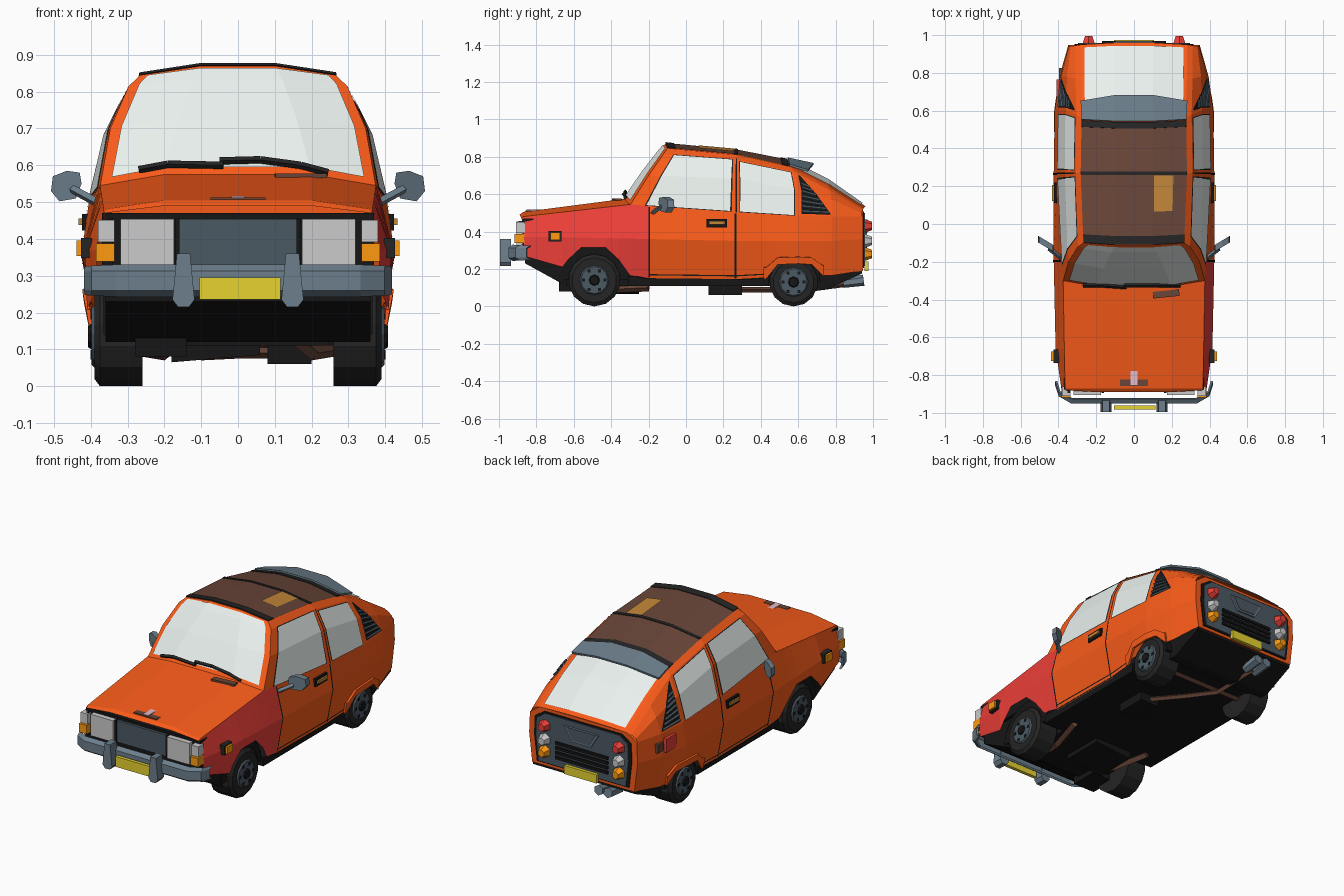
import bpy, bmesh, math
from mathutils import Vector as V, Matrix as M

if "Cube" in bpy.data.objects:
    bpy.data.objects.remove(bpy.data.objects["Cube"])

def mat(name, r, g, b):
    m = bpy.data.materials.new(name)
    m.diffuse_color = (r, g, b, 1)
    m.use_nodes = True
    m.node_tree.nodes["Principled BSDF"].inputs["Base Color"].default_value = m.diffuse_color
    return m
ORANGE, RED = mat("orange", .95, .105, .01), mat("red", .85, .05, .04)
BLACK, RUBBER = mat("black", .008, .008, .008), mat("rubber", .018, .018, .018)
SLATE, STEEL = mat("slate", .07, .10, .125), mat("steel", .15, .21, .26)
GLASS, LAMP = mat("glass", .82, .88, .85), mat("lamp", .92, .95, .92)
BROWN, TAN = mat("brown", .14, .06, .04), mat("tan", .55, .24, .04)
AMBER, YELLOW, PINK = mat("amber", 1, .33, .005), mat("yellow", .8, .65, .03), mat("pink", .8, .5, .6)

def finish(name, bm, m):
    me = bpy.data.meshes.new(name)
    bm.to_mesh(me); bm.free()
    me.materials.append(m)
    ob = bpy.data.objects.new(name, me)
    bpy.context.collection.objects.link(ob)
    return ob

def outward(p):
    return V(p) - V((0, p[1] * .6, .4))

def sheet(name, G, m, thick=0):
    """Quad sheet through a grid of points, facing away from the car centre."""
    bm = bmesh.new()
    vs = [[bm.verts.new(p) for p in row] for row in G]
    for a, b in zip(vs, vs[1:]):
        for j in range(len(a) - 1):
            bm.faces.new((a[j], a[j + 1], b[j + 1], b[j]))
    bm.normal_update()
    if sum(f.normal.dot(outward(f.calc_center_median())) * f.calc_area() for f in bm.faces) < 0:
        bmesh.ops.reverse_faces(bm, faces=bm.faces[:])
    ob = finish(name, bm, m)
    if thick:
        s = ob.modifiers.new("thickness", 'SOLIDIFY')
        s.thickness, s.offset = thick, 1
    return ob

def at(G, u, v, off=0, sx=1):
    """Point on the piecewise flat surface G, lifted outward by off."""
    i, j = min(int(u), len(G) - 2), min(int(v), len(G[0]) - 2)
    a, b, c, d = (V(p) for p in (G[i][j], G[i + 1][j], G[i][j + 1], G[i + 1][j + 1]))
    p = a.lerp(b, u - i).lerp(c.lerp(d, u - i), v - j)
    n = ((b - a) + (d - c)).cross((c - a) + (d - b)).normalized()
    p += n * off * (1 if n.dot(outward(p)) > 0 else -1)
    return V((p.x * sx, p.y, p.z))

def patch(name, G, u0, u1, v0, v1, m, off=0, sx=1, thick=0):
    span = lambda a, b: [a] + [k for k in range(len(G) + 20) if a < k < b] + [b]
    return sheet(name, [[at(G, u, v, off, sx) for v in span(v0, v1)] for u in span(u0, u1)], m, thick)

def prism(name, pts, d, m):
    """Flat outline extruded by vector d."""
    bm = bmesh.new()
    f = bm.faces.new([bm.verts.new(p) for p in pts])
    r = bmesh.ops.extrude_face_region(bm, geom=[f])
    bmesh.ops.translate(bm, verts=[v for v in r['geom'] if isinstance(v, bmesh.types.BMVert)], vec=d)
    bm.faces.new([v for v in bm.verts][:len(pts)]) if not f.is_valid else None
    bmesh.ops.recalc_face_normals(bm, faces=bm.faces[:])
    return finish(name, bm, m)

def box(name, c, s, m, rz=0):
    bm = bmesh.new()
    bmesh.ops.create_cube(bm, size=1, matrix=M.Translation(c) @ M.Rotation(rz, 4, 'Z') @ M.Diagonal((*s, 1)))
    return finish(name, bm, m)

def bar(name, p, q, w, m, r2=None, n=4):
    """Round or square rod from p to q, optionally tapered."""
    p, q = V(p), V(q)
    bm = bmesh.new()
    bmesh.ops.create_cone(bm, cap_ends=True, segments=n, radius1=w, radius2=w if r2 is None else r2, depth=(q - p).length,
                          matrix=M.Translation((p + q) / 2) @ (q - p).to_track_quat('Z', 'Y').to_matrix().to_4x4())
    return finish(name, bm, m)

def path(name, pts, w, m, n=4):
    for a, b in zip(pts, pts[1:]):
        bar(name, a, b, w, m, n=n)

def both(row):
    return row + [(-x, y, z) for x, y, z in reversed(row)]

# Main surfaces: cabin, windscreen and bonnet
CABIN = [both(r) for r in (
    [(.375, -.30, .54), (.347, -.20, .70), (.297, -.12, .815), (.265, -.10, .845), (.10, -.11, .87)],
    [(.405, .27, .50), (.363, .27, .68), (.31, .27, .785), (.28, .27, .81), (.10, .27, .835)],
    [(.40, .60, .48), (.36, .60, .62), (.305, .58, .72), (.275, .56, .745), (.10, .55, .78)],
    [(.385, .78, .48), (.355, .78, .57), (.31, .77, .62), (.28, .76, .645), (.10, .76, .675)],
    [(.345, .94, .48), (.335, .94, .50), (.31, .945, .515), (.28, .95, .525), (.10, .96, .535)])]
SCREEN = [both(r) for r in (
    [(.375, -.30, .54), (.2, -.33, .575)], [(.347, -.20, .70), (.16, -.23, .72)],
    [(.297, -.12, .815), (.12, -.145, .83)], [(.265, -.10, .845), (.10, -.11, .87)])]
HOOD = [both(r) for r in ([(.363, -.875, .455), (.362, -.88, .47), (.2, -.89, .49)],
                          [(.368, -.87, .455), (.365, -.87, .48), (.2, -.87, .505)],
                          [(.378, -.30, .515), (.375, -.30, .545), (.2, -.33, .575)])]

# Lower body side: the lower edge follows the wheel arches
def key(tab, y):
    for a, b in zip(tab, tab[1:]):
        if y <= b[0]:
            t = (y - a[0]) / (b[0] - a[0])
            return (a[1] + (b[1] - a[1]) * t, y, a[2] + (b[2] - a[2]) * t)
TOP = [(-.87, .365, .478), (-.30, .375, .545), (.27, .405, .5), (.60, .40, .48), (.78, .385, .48), (.94, .345, .48)]
MID = [(-.87, .385, .37), (-.66, .415, .37), (-.2, .425, .36), (.27, .425, .35), (.6, .42, .35), (.78, .395, .35), (.94, .35, .36)]
LOW = [(-.87, .38, .27), (-.66, .41, .21), (-.63, .41, .25), (-.56, .415, .315), (-.43, .415, .315), (-.36, .41, .25),
       (-.30, .395, .165), (-.2, .385, .145), (.27, .385, .14), (.43, .39, .15), (.49, .405, .225), (.60, .405, .23),
       (.67, .395, .225), (.73, .38, .165), (.78, .37, .165), (.94, .33, .19)]
SIDE = [[key(LOW, t[0]), key(MID, t[0]), key(TOP, t[0])] for t in LOW]
patch("cabin_shell", CABIN, 0, 4, 0, 9, ORANGE)
patch("windscreen_frame", SCREEN, 0, 3, 0, 3, ORANGE)
patch("bonnet", HOOD, 0, 2, 0, 5, ORANGE)
box("engine_bay", (0, -.60, .39), (.71, .5, .16), BLACK)
patch("windscreen", SCREEN, .12, 2.75, .17, 2.83, GLASS, .006)
patch("rear_window", CABIN, 2.3, 3.9, 3.1, 5.9, GLASS, .006)

for s, n in ((1, "right"), (-1, "left")):
    # Painted panels and seams
    patch(n + "_fender", SIDE, 0, 7, 0, 2, RED if s > 0 else ORANGE, sx=s)
    patch(n + "_side", SIDE, 7, 15, 0, 2, ORANGE, sx=s)
    patch(n + "_rear_arch_flare", SIDE, 8.9, 13.1, 0, .3, ORANGE, .001, s, .012)
    for u in (7, 7.98):
        patch(n + "_door_seam", SIDE, u, u + .018, .05, 1.97, BLACK, .003, s)
    patch(n + "_sill_seam", SIDE, 7, 8.9, .1, .13, BLACK, .003, s)
    patch(n + "_sill", SIDE, 6.3, 9.2, 0, .03, BLACK, .003, s)
    # Side windows with dark rims
    for nm, u0, u1, v1 in (("front_window", .15, .94, 1.97), ("rear_side_window", 1.06, 1.93, 1.9)):
        patch(n + "_" + nm + "_rim", CABIN, u0 - .015, u1 + .015, .02, v1 + .04, RUBBER, .002, s)
        patch(n + "_" + nm, CABIN, u0, u1, .04, v1, GLASS, .004, s)
    patch(n + "_door_pillar_seam", CABIN, .99, 1.005, 0, 2.1, BLACK, .003, s)
    # Louvred quarter vent
    edge = lambda v: 2.14 + .84 * (1.9 - v) / 1.8
    sheet(n + "_quarter_vent", [[at(CABIN, 2.09, v, .004, s), at(CABIN, edge(v), v, .004, s)] for v in (.1, 1, 1.9)], BLACK)
    for k in range(7):
        v = .18 + .2 * k
        bar(n + "_vent_slat", at(CABIN, 2.11, v, .007, s), at(CABIN, edge(v) - .03, v, .007, s), .007, SLATE)
    # Handle, marker lamp and mirror
    box(n + "_handle_recess", (s * .414, .165, .445), (.02, .11, .045), BLACK)
    box(n + "_handle", (s * .424, .165, .447), (.018, .085, .018), TAN)
    box(n + "_marker_rim", (s * .412, -.70, .375), (.03, .07, .055), RUBBER)
    box(n + "_marker_lamp", (s * .424, -.70, .375), (.03, .05, .042), AMBER)
    bar(n + "_mirror_stem", (s * .385, -.18, .50), (s * .45, -.13, .535), .012, STEEL)
    prism(n + "_mirror", [(s * x, -.15 + (x - .42) * .6, z) for x, z in
          ((.425, .55), (.44, .51), (.485, .502), (.508, .53), (.503, .57), (.465, .585), (.43, .58))], (0, .035, 0), STEEL)
    # Front lamps, over-riders
    box(n + "_headlamp", (s * .247, -.89, .392), (.145, .03, .125), LAMP)
    box(n + "_corner_lamp", (s * .358, -.885, .422), (.045, .05, .06), LAMP)
    box(n + "_indicator", (s * .36, -.89, .363), (.05, .055, .05), AMBER)
    prism(n + "_overrider", [(s * .148 + x, -.995, z) for x, z in
          ((-.03, .235), (-.015, .215), (.015, .215), (.03, .235), (.018, .36), (-.018, .36))], (0, .06, 0), STEEL)
    # Tail lamps
    for z, m in ((.43, RED), (.35, LAMP), (.28, AMBER)):
        bar(n + "_tail_lamp", (s * .24, .955, z), (s * .24, .995, z), .037, m, .022, 6)
    # Wheels and arch liners
    for y, r, R, nm in ((-.49, .14, .188, "front"), (.575, .13, .145, "rear")):
        arc = [(s * .2, y + R * math.cos(a * math.pi / 10), r + R * math.sin(a * math.pi / 10)) for a in range(11)]
        prism(f"{n}_{nm}_arch_liner", arc, (s * .165, 0, 0), BLACK)
        bar(f"{n}_{nm}_tyre", (s * .26, y, r), (s * .375, y, r), r, RUBBER, n=14)
        bar(f"{n}_{nm}_tyre_wall", (s * .375, y, r), (s * .39, y, r), r, RUBBER, r - .02, 14)
        bar(f"{n}_{nm}_hub", (s * .38, y, r), (s * .398, y, r), .088, SLATE, .072, 12)
        bar(f"{n}_{nm}_hub_cap", (s * .39, y, r), (s * .408, y, r), .034, BLACK, .024, 8)
        for k in range(6):
            a = k * math.pi / 3
            box(f"{n}_{nm}_hub_hole", (s * .397, y + .057 * math.cos(a), r + .057 * math.sin(a)), (.006, .016, .016), BLACK)

# Roof: fabric top, bows, patch and spoiler
patch("fabric_roof", CABIN, .05, 1.93, 3, 6, BROWN, .004)
for u in (.0, .97, 1.84):
    patch("roof_bow", CABIN, u, u + (.05 if u == .97 else .12), 3, 6, RUBBER, .002, 1, .006)
patch("roof_repair", CABIN, .46, .96, 3.4, 3.98, TAN, .008)
SPOIL = [[at(CABIN, 1.97, v, .003) for v in (3, 4, 5, 6)], both([(.28, .65, .72), (.10, .68, .755)])]
sheet("roof_spoiler", SPOIL, STEEL, .012)

# Wipers and bonnet details
path("wiper_a", [(-.27, -.325, .588), (-.19, -.325, .603), (-.04, -.335, .60)], .010, RUBBER)
path("wiper_b", [(-.05, -.325, .612), (.06, -.325, .615), (.17, -.325, .60), (.245, -.325, .58)], .010, RUBBER)
box("bonnet_vent", (.17, -.37, .571), (.14, .035, .012), BROWN, .1)
box("bonnet_latch", (0, -.84, .508), (.15, .035, .01), BROWN)
box("bonnet_tape", (0, -.815, .512), (.035, .075, .01), PINK)

# Front face
box("front_recess", (0, -.845, .375), (.74, .06, .19), BLACK)
box("front_grille", (0, -.875, .392), (.33, .03, .125), SLATE)
for x in (-.345, -.165, .165):
    box("grille_post", (x, -.885, .392), (.012, .02, .13), BLACK)
sheet("front_bumper", [both([(.407, -.85 + d, z), (.39, -.905 + d, z), (.33, -.94 + d, z)])
                       for z, d in ((.253, .02), (.265, 0), (.308, 0), (.32, .02))], STEEL, .012)
box("front_plate", (.005, -.972, .265), (.22, .02, .06), YELLOW)
prism("front_valance", [(-.36, y, z) for y, z in ((-.86, .29), (-.86, .23), (-.66, .12), (-.6, .29))], (.72, 0, 0), BLACK)
box("front_radiator", (-.21, -.60, .145), (.14, .16, .13), BLACK)

# Rear face
tail = lambda y, k: both([(.33 * k, y, .355 - .165 * k), (.35 * k, y, .36), (.345 * k, y, .355 + .125 * k), (.28 * k, y, .355 + .17 * k)])
prism("tail_panel", tail(.925, 1), (0, .022, 0), ORANGE)
prism("tail_fascia_rim", tail(.93, .9), (0, .022, 0), BLACK)
prism("tail_fascia", tail(.935, .85), (0, .022, 0), SLATE)
for k in range(4):
    box("tail_grille_slat", (0, .962, .265 + .028 * k), (.34, .012, .016), BLACK)
prism("tail_shield", both([(.06, .955, .385), (.11, .955, .465)]), (0, .012, 0), STEEL)
prism("tail_shield_inset", both([(.052, .96, .395), (.095, .96, .465)]), (0, .01, 0), SLATE)
box("rear_plate", (0, .965, .215), (.21, .02, .05), YELLOW)
box("fuel_cap", (-.398, .72, .41), (.025, .09, .08), RED)
box("fuel_flap", (-.388, .80, .41), (.02, .05, .05), BROWN)

# Underside, running gear and exhaust
box("floor", (0, .065, .135), (.76, .75, .05), BLACK)
box("chassis", (0, .06, .21), (.5, 1.4, .2), BLACK)
prism("rear_valance", [(-.33, y, z) for y, z in ((.45, .2), (.70, .09), (.75, .09), (.94, .175), (.94, .22))], (.66, 0, 0), BLACK)
prism("sump", [(-.18, -.5, .065), (.06, -.5, .085), (.06, -.5, .13), (-.18, -.5, .13)], (0, .25, 0), BLACK)
box("silencer", (.14, .21, .085), (.12, .18, .05), BLACK)
for s in (1, -1):
    path("control_arm", [(s * .14, -.62, .14), (s * .2, -.42, .09), (s * .26, -.2, .10)], .02, BROWN)
path("exhaust_pipe", [(.14, .28, .09), (.0, .45, .09), (-.1, .6, .085), (-.13, .86, .12)], .015, BROWN)
bar("rear_axle", (-.3, .575, .12), (.3, .575, .12), .022, BROWN, n=6)
for x in (-.1, -.16):
    bar("exhaust_tip", (x, .84, .125), (x, .95, .14), .026, STEEL, .03, 6)
